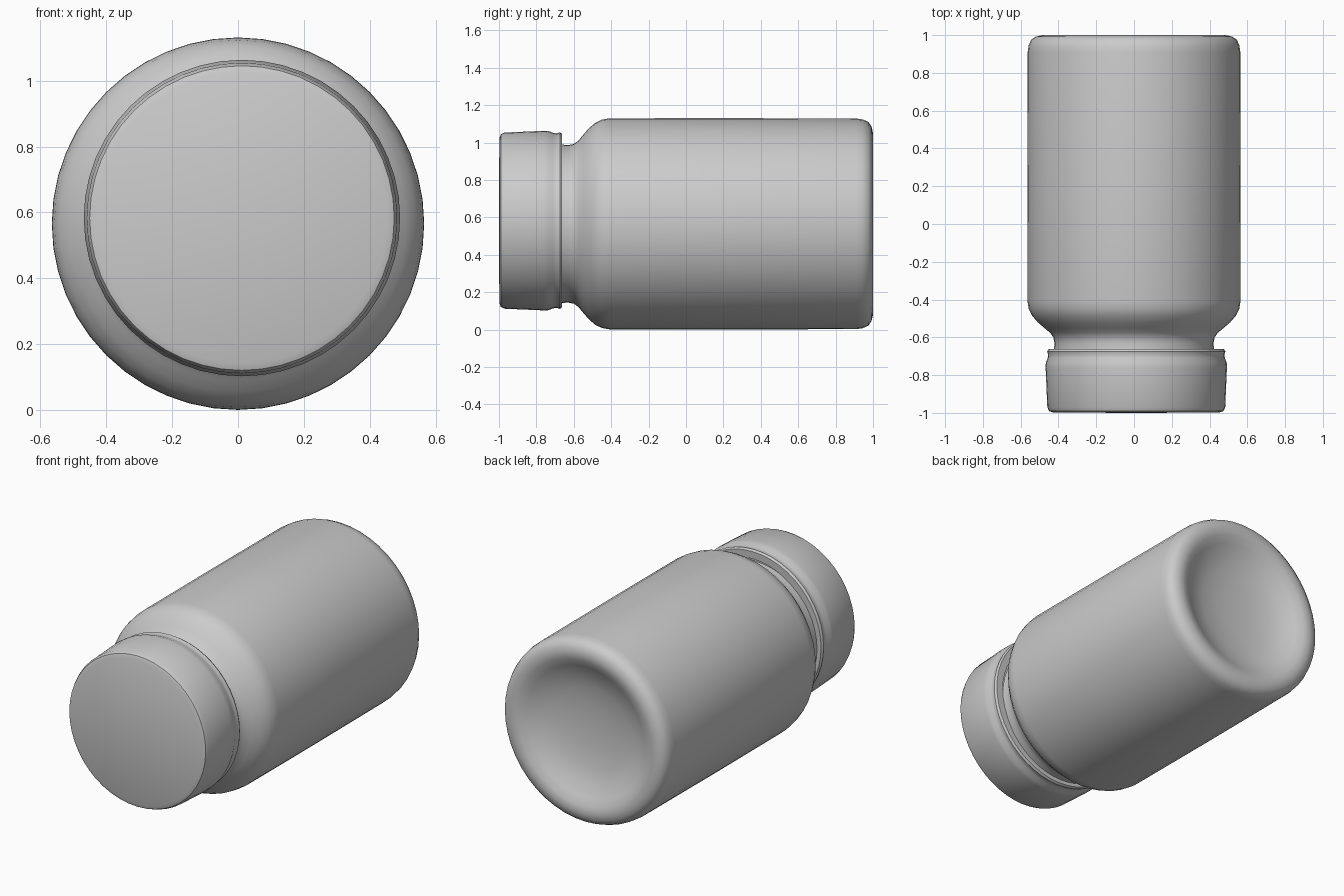
import bpy, bmesh
from math import sin, cos, pi

if "Cube" in bpy.data.objects:
    bpy.data.objects.remove(bpy.data.objects["Cube"])


def lathe(name, profile, centre_x, centre_z, sides=48, angle=0.6):
    """Spin (radius, y) points around an axis running along y."""
    bm = bmesh.new()
    rings = []
    for r, y in profile:
        if r == 0:
            rings.append([bm.verts.new((centre_x, y, centre_z))])
        else:
            rings.append([bm.verts.new((centre_x + r * cos(2 * pi * i / sides), y,
                                        centre_z + r * sin(2 * pi * i / sides)))
                          for i in range(sides)])
    for a, b in zip(rings, rings[1:]):
        for i in range(sides):
            j = (i + 1) % sides
            quad = [a[i % len(a)], a[j % len(a)], b[j % len(b)], b[i % len(b)]]
            bm.faces.new(list(dict.fromkeys(quad)))
    bmesh.ops.recalc_face_normals(bm, faces=bm.faces)
    mesh = bpy.data.meshes.new(name)
    bm.to_mesh(mesh)
    bm.free()
    obj = bpy.data.objects.new(name, mesh)
    bpy.context.collection.objects.link(obj)
    bpy.ops.object.select_all(action='DESELECT')
    obj.select_set(True)
    bpy.context.view_layer.objects.active = obj
    bpy.ops.object.shade_smooth_by_angle(angle=angle)
    return obj


# Bottle: neck, rounded shoulder, straight wall and dished base
lathe("bottle_body", [
    (0.424, -0.67), (0.421, -0.63), (0.427, -0.60), (0.445, -0.575),
    (0.475, -0.55), (0.51, -0.52), (0.54, -0.485), (0.557, -0.45),
    (0.564, -0.41), (0.565, 0.2), (0.563, 0.91), (0.558, 0.945),
    (0.545, 0.975), (0.52, 0.992), (0.485, 1.0), (0.445, 0.993),
    (0.40, 0.968), (0.34, 0.935), (0.25, 0.908), (0.13, 0.893), (0, 0.888),
], 0, 0.566, angle=0.9)

# Screw cap: slightly off-centre, with a grooved lower band
lathe("cap", [
    (0, -1.0), (0.44, -0.998), (0.462, -0.99), (0.471, -0.97),
    (0.480, -0.76), (0.479, -0.735), (0.469, -0.71), (0.467, -0.69),
    (0.472, -0.675), (0.464, -0.662), (0.418, -0.664),
], 0.012, 0.583)
